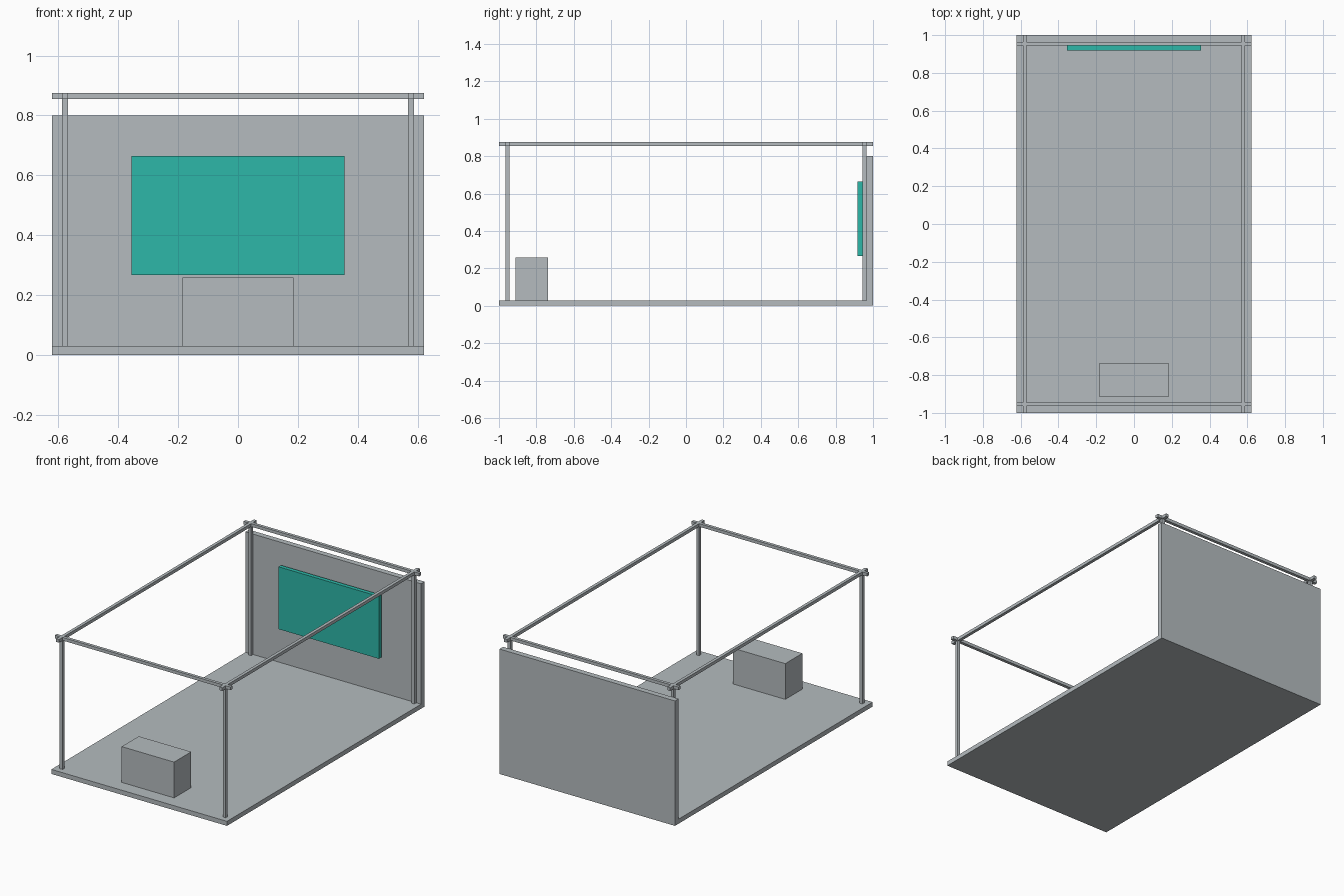
import bpy
import bmesh
from mathutils import Vector

cube = bpy.data.objects.get("Cube")
if cube:
    bpy.data.objects.remove(cube, do_unlink=True)


def material(name, rgb):
    mat = bpy.data.materials.new(name)
    mat.use_nodes = True
    colour = (*rgb, 1)
    mat.diffuse_color = colour
    mat.node_tree.nodes["Principled BSDF"].inputs["Base Color"].default_value = colour
    return mat


GREY = material("light grey", (0.46, 0.5, 0.52))
TEAL = material("teal", (0.026, 0.474, 0.392))


def box(name, low, high, mat=GREY):
    """Box spanning two opposite corners."""
    low, high = Vector(low), Vector(high)
    bm = bmesh.new()
    bmesh.ops.create_cube(bm, size=1)
    bmesh.ops.scale(bm, vec=high - low, verts=bm.verts)
    mesh = bpy.data.meshes.new(name)
    bm.to_mesh(mesh)
    bm.free()
    mesh.materials.append(mat)
    obj = bpy.data.objects.new(name, mesh)
    obj.location = (low + high) / 2
    bpy.context.collection.objects.link(obj)
    return obj


W = 0.622                  # half width of the floor
FLOOR, TOP = 0.029, 0.875  # floor surface and frame top
PX, PY = 0.578, 0.954      # post centres
R = 0.01                   # half thickness of the frame bars
WALL = PY + R              # front of the back wall

# Floor and back wall
box("floor", (-W, -1, 0), (W, WALL, FLOOR))
box("back_wall", (-W, WALL, 0), (W, 1, 0.8))

# Wall screen and counter
box("screen", (-0.356, 0.918, 0.266), (0.356, PY - R, 0.665), TEAL)
box("counter", (-0.186, -0.912, FLOOR), (0.186, -0.739, 0.258))

# Corner posts
for sx, side in ((-1, "right"), (1, "left")):
    for sy, end in ((-1, "front"), (1, "back")):
        x, y = sx * PX, sy * PY
        box(f"{end}_{side}_post", (x - R, y - R, FLOOR), (x + R, y + R, TOP - 2 * R))

# Top rails, crossing at the corners with short overhangs
for sx, side in ((-1, "right"), (1, "left")):
    x = sx * PX
    box(f"{side}_rail", (x - R, -1, TOP - 2 * R), (x + R, 1, TOP))
for sy, end in ((-1, "front"), (1, "back")):
    y = sy * PY
    box(f"{end}_rail", (-W, y - R, TOP - 2 * R), (W, y + R, TOP))
